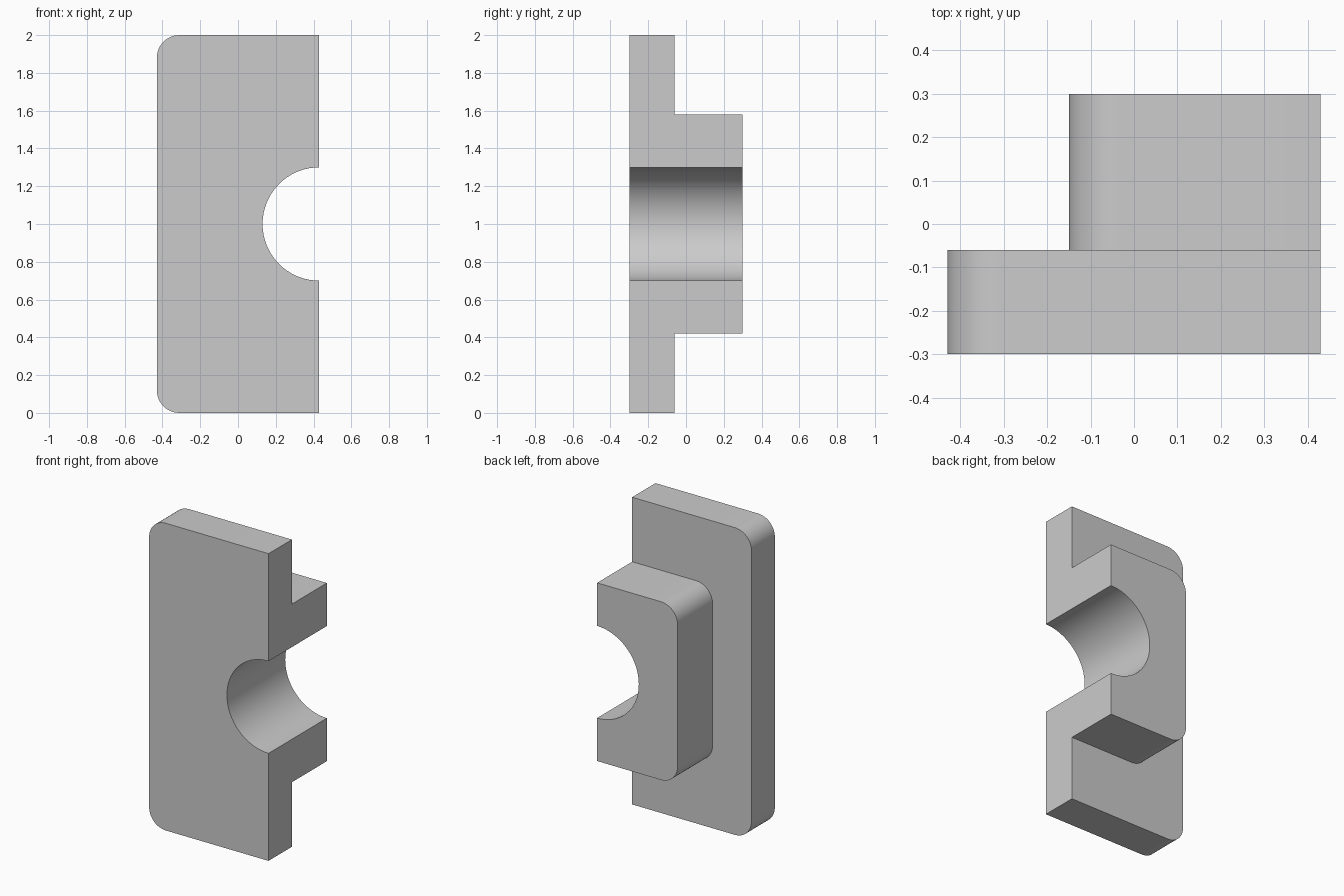
import bpy
import bmesh
from math import cos, sin, pi, radians

cube = bpy.data.objects.get("Cube")
if cube:
    bpy.data.objects.remove(cube, do_unlink=True)

RIGHT = 0.43       # flat cut side that the bore opens through
MID_Z = 1.0
BORE = 0.30
CORNER = 0.12

grey = bpy.data.materials.new("plain grey")
grey.use_nodes = True
colour = (0.6, 0.6, 0.6, 1)
grey.diffuse_color = colour
grey.node_tree.nodes["Principled BSDF"].inputs["Base Color"].default_value = colour


def arc(cx, cz, r, start, end, steps):
    angles = [start + (end - start) * i / steps for i in range(steps + 1)]
    return [(cx + r * cos(a), cz + r * sin(a)) for a in angles]


def notched_slab(name, left, half_height, front, back):
    """Slab with two rounded corners and a half-round bore, extruded along y."""
    low, high = MID_Z - half_height, MID_Z + half_height
    cx = left + CORNER
    outline = [(RIGHT, high)]
    outline += arc(cx, high - CORNER, CORNER, pi / 2, pi, 12)
    outline += arc(cx, low + CORNER, CORNER, pi, 1.5 * pi, 12)
    outline += [(RIGHT, low)]
    outline += arc(RIGHT, MID_Z, BORE, 1.5 * pi, pi / 2, 36)

    bm = bmesh.new()
    face = bm.faces.new([bm.verts.new((x, front, z)) for x, z in outline])
    extruded = bmesh.ops.extrude_face_region(bm, geom=[face], use_keep_orig=True)
    moved = [v for v in extruded["geom"] if isinstance(v, bmesh.types.BMVert)]
    bmesh.ops.translate(bm, verts=moved, vec=(0, back - front, 0))
    bmesh.ops.recalc_face_normals(bm, faces=bm.faces)
    for f in bm.faces:
        f.smooth = True

    mesh = bpy.data.meshes.new(name)
    bm.to_mesh(mesh)
    bm.free()
    mesh.set_sharp_from_angle(angle=radians(30))
    mesh.materials.append(grey)
    obj = bpy.data.objects.new(name, mesh)
    bpy.context.collection.objects.link(obj)
    return obj


# Wide front flange and the smaller boss behind it, sharing one bore
notched_slab("flange_plate", -RIGHT, 1.0, -0.30, -0.06)
notched_slab("rear_boss", -0.15, 0.58, -0.06, 0.30)
